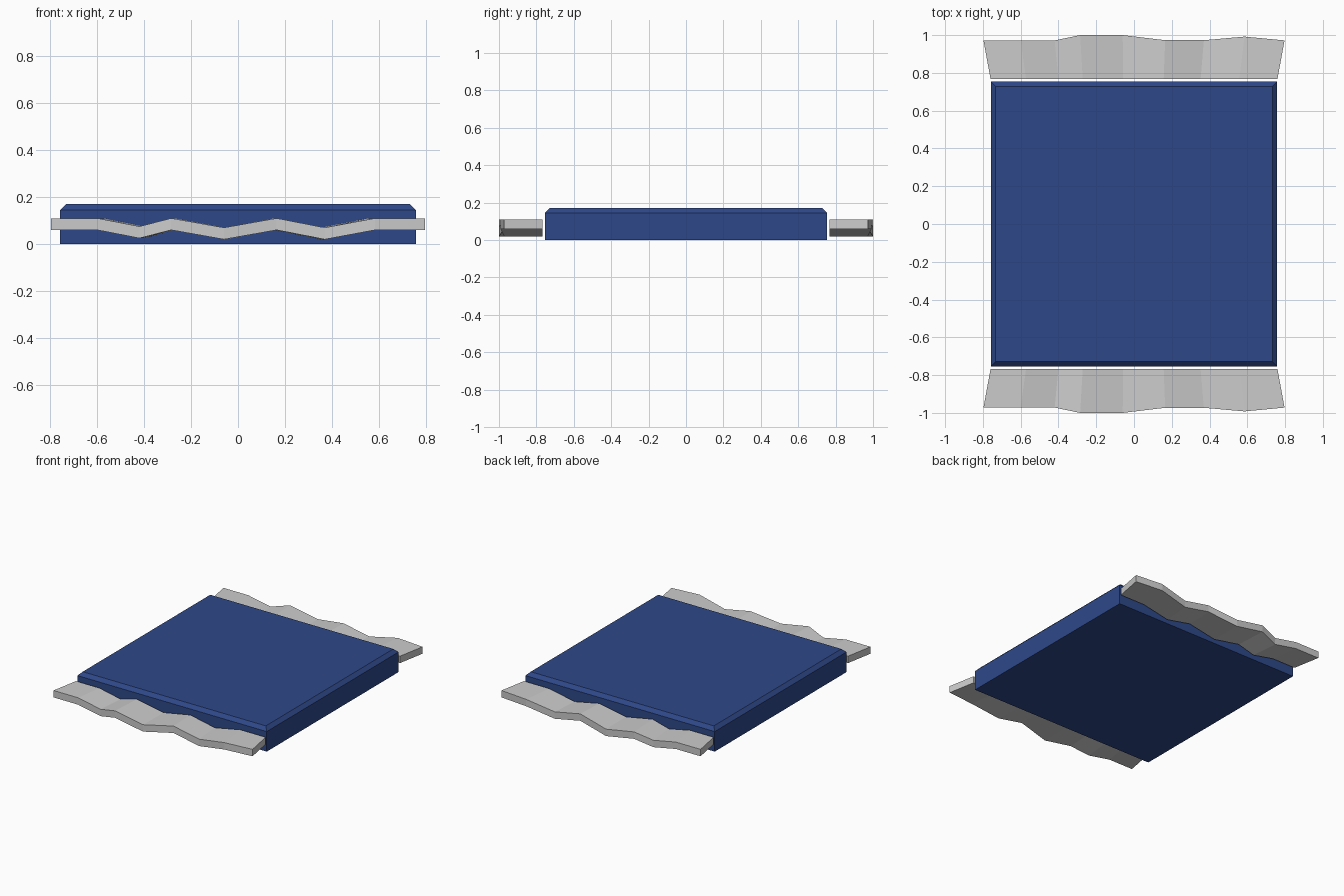
import bpy, bmesh

if "Cube" in bpy.data.objects:
    bpy.data.objects.remove(bpy.data.objects["Cube"])


def material(name, rgb):
    m = bpy.data.materials.new(name)
    m.diffuse_color = (*rgb, 1)
    m.use_nodes = True
    m.node_tree.nodes["Principled BSDF"].inputs["Base Color"].default_value = m.diffuse_color
    return m


def finish(name, bm, mat):
    bmesh.ops.recalc_face_normals(bm, faces=bm.faces)
    me = bpy.data.meshes.new(name)
    bm.to_mesh(me)
    bm.free()
    me.materials.append(mat)
    ob = bpy.data.objects.new(name, me)
    bpy.context.collection.objects.link(ob)
    return ob


blue = material("packet blue", (0.027, 0.064, 0.25))
grey = material("foil grey", (0.60, 0.60, 0.60))

# Square body with a chamfered top edge, as three stacked rings
bm = bmesh.new()
rings = []
for h, z in ((0.758, 0), (0.758, 0.145), (0.733, 0.17)):
    rings.append([bm.verts.new((sx * h, sy * (h - 0.004), z))
                  for sx, sy in ((-1, -1), (1, -1), (1, 1), (-1, 1))])
for a, b in zip(rings, rings[1:]):
    for i in range(4):
        j = (i + 1) % 4
        bm.faces.new((a[i], a[j], b[j], b[i]))
bm.faces.new(rings[0])
bm.faces.new(rings[-1])
finish("body", bm, blue)

# Crimped foil ends: x, top height, outer y
WAVE = [(-0.797, 0.11, 0.972), (-0.60, 0.11, 0.972), (-0.42, 0.075, 0.972),
        (-0.285, 0.11, 1.0), (-0.06, 0.07, 1.0), (0.165, 0.11, 0.973),
        (0.37, 0.07, 0.973), (0.585, 0.11, 0.992), (0.797, 0.11, 0.972)]


def foil_end(name, side):
    bm = bmesh.new()
    # each section: inner bottom, outer bottom, outer top, inner top
    secs = [[bm.verts.new(p) for p in (
        (x * 0.953, side * 0.768, z - 0.05), (x, side * y, z - 0.05),
        (x, side * y, z), (x * 0.953, side * 0.768, z))] for x, z, y in WAVE]
    for a, b in zip(secs, secs[1:]):
        for i in range(4):
            j = (i + 1) % 4
            bm.faces.new((a[i], a[j], b[j], b[i]))
    bm.faces.new(secs[0])
    bm.faces.new(secs[-1])
    finish(name, bm, grey)


foil_end("front_foil_end", -1)
foil_end("back_foil_end", 1)
